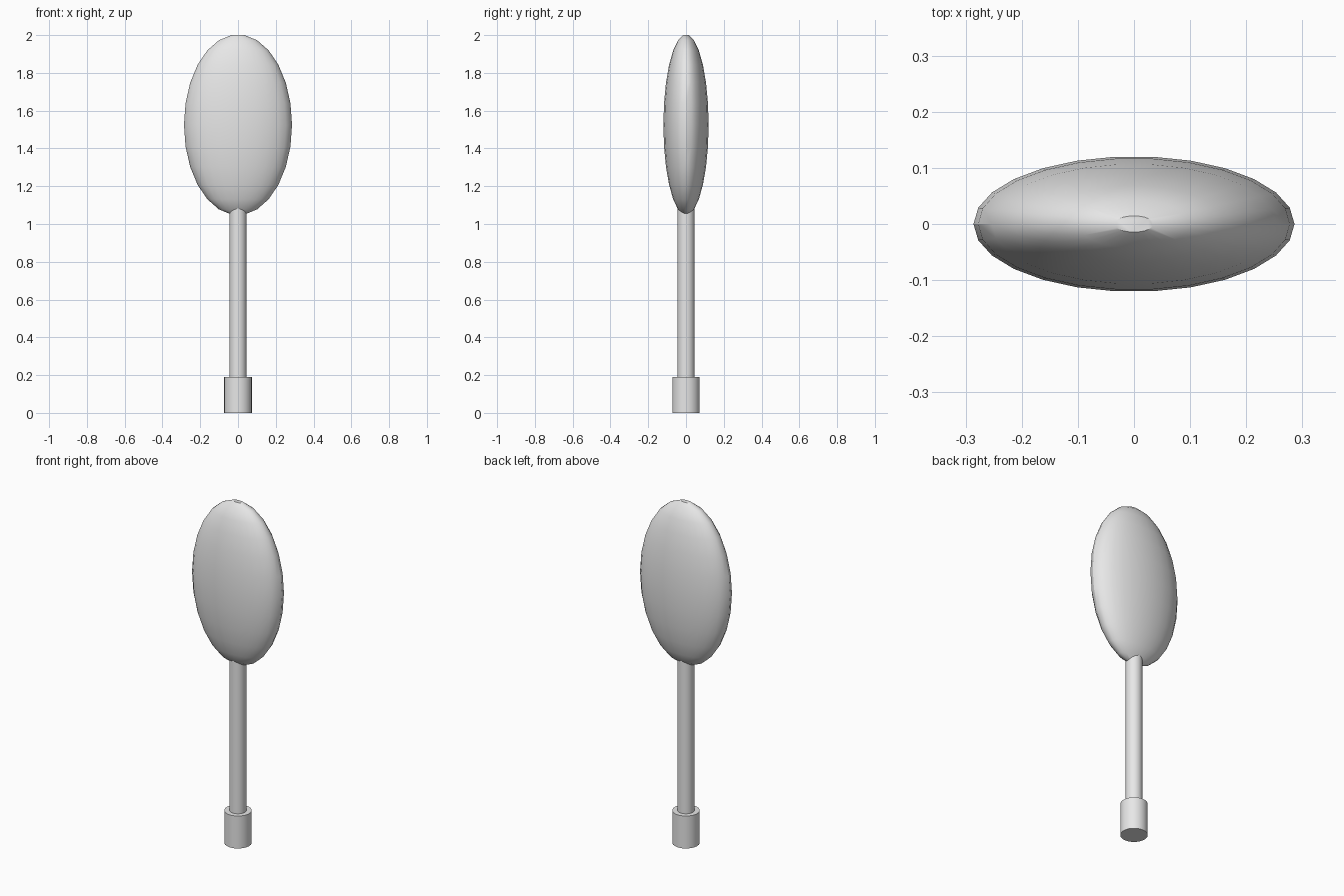
import bpy, bmesh, math

if "Cube" in bpy.data.objects:
    bpy.data.objects.remove(bpy.data.objects["Cube"], do_unlink=True)

SIDES = 26

grey = bpy.data.materials.new("plain_grey")
grey.use_nodes = True
grey.diffuse_color = (0.8, 0.8, 0.8, 1)
grey.node_tree.nodes["Principled BSDF"].inputs["Base Color"].default_value = (0.8, 0.8, 0.8, 1)


def lathe(name, profile, depth=1.0):
    """Revolve (radius, height) points around z, flattened in y by depth."""
    bm = bmesh.new()
    rings = []
    for r, z in profile:
        angles = [2 * math.pi * i / SIDES for i in range(SIDES)]
        rings.append([bm.verts.new((r * math.cos(a), r * math.sin(a) * depth, z)) for a in angles])
    for low, high in zip(rings, rings[1:]):
        for i in range(SIDES):
            j = (i + 1) % SIDES
            bm.faces.new((low[i], low[j], high[j], high[i]))
    bm.faces.new(rings[0][::-1])
    bm.faces.new(rings[-1])
    mesh = bpy.data.meshes.new(name)
    bm.to_mesh(mesh)
    bm.free()
    mesh.materials.append(grey)
    obj = bpy.data.objects.new(name, mesh)
    bpy.context.collection.objects.link(obj)
    bpy.ops.object.select_all(action='DESELECT')
    obj.select_set(True)
    bpy.context.view_layer.objects.active = obj
    bpy.ops.object.shade_smooth_by_angle(angle=math.radians(30))
    return obj


# Flattened oval head with small flat ends
half_step = math.pi / SIDES
head_profile = []
for k in range(SIDES // 2):
    t = half_step * (2 * k + 1)
    head_profile.append((0.286 * math.sin(t), 1.525 - 0.4785 * math.cos(t)))
lathe("oval_head", head_profile, depth=0.422)

# Round shaft, running up into the head
lathe("shaft", [(0.045, 0.1), (0.045, 1.2)])

# Wider grip at the foot
lathe("grip", [(0.073, 0), (0.073, 0.19)])
